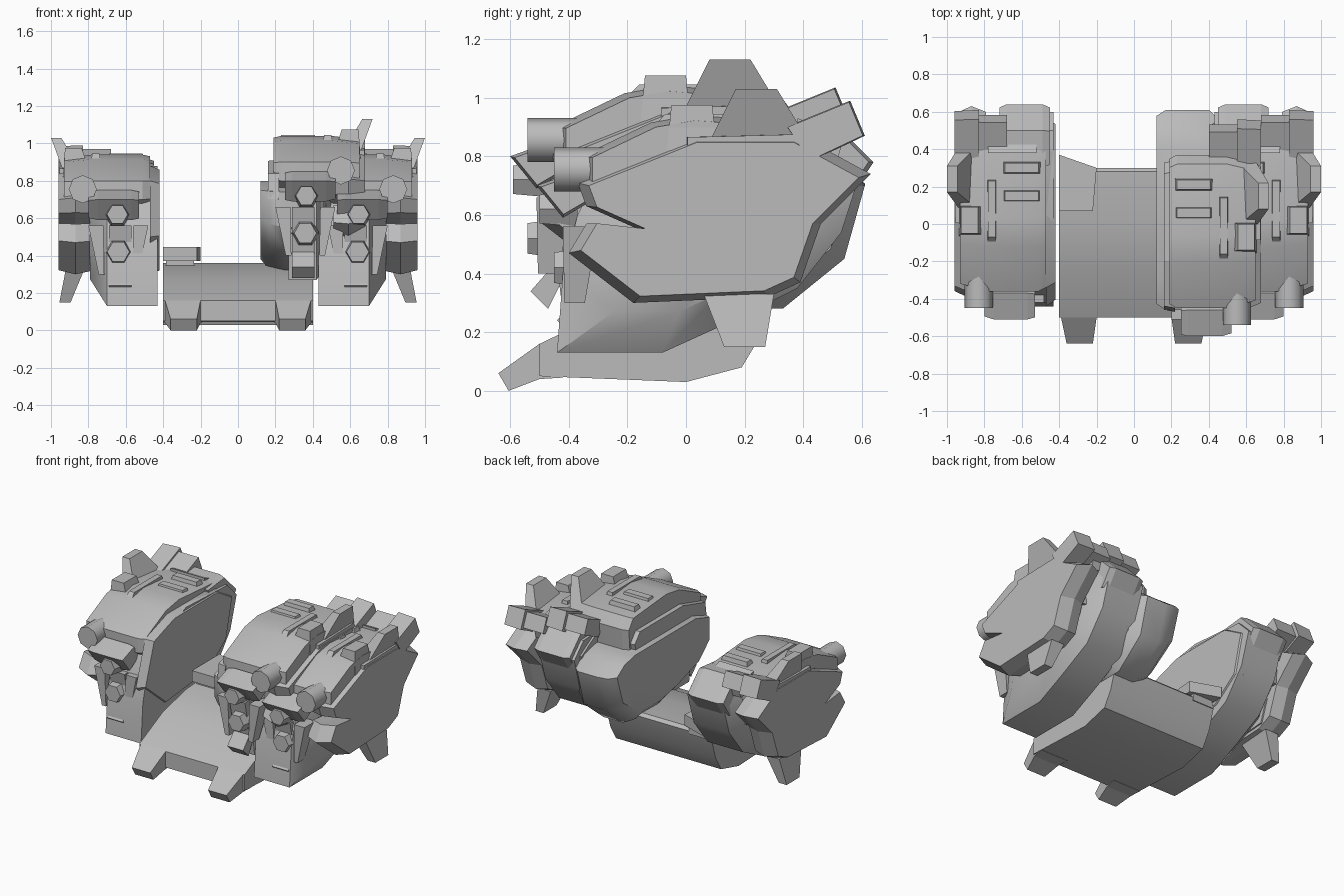
import bpy, bmesh, math
from mathutils import Vector, Matrix

if "Cube" in bpy.data.objects:
    bpy.data.objects.remove(bpy.data.objects["Cube"])

grey = bpy.data.materials.new("plain grey")
grey.use_nodes = True
grey.diffuse_color = (0.5, 0.5, 0.5, 1)
grey.node_tree.nodes["Principled BSDF"].inputs["Base Color"].default_value = (0.5, 0.5, 0.5, 1)


def finish(name, bm, place, smooth=0):
    """Turn a bmesh into a placed, shaded object."""
    bm.transform(place)
    bmesh.ops.recalc_face_normals(bm, faces=bm.faces)
    mesh = bpy.data.meshes.new(name)
    bm.to_mesh(mesh)
    bm.free()
    mesh.materials.append(grey)
    if smooth:
        mesh.polygons.foreach_set("use_smooth", [True] * len(mesh.polygons))
        mesh.set_sharp_from_angle(angle=math.radians(smooth))
    obj = bpy.data.objects.new(name, mesh)
    bpy.context.scene.collection.objects.link(obj)
    return obj


def skin(rings):
    """Join rings of points into a closed solid."""
    bm = bmesh.new()
    loops = [[bm.verts.new(p) for p in ring] for ring in rings]
    n = len(loops[0])
    for a, b in zip(loops, loops[1:]):
        for i in range(n):
            j = (i + 1) % n
            bm.faces.new((a[i], a[j], b[j], b[i]))
    bm.faces.new(loops[0])
    bm.faces.new(loops[-1])
    return bm


def loft(name, profile, stations, place=Matrix(), smooth=0, pivot=None):
    """Carry a side profile of (y, z) across x; each station is x, scale, optional z scale."""
    ys, zs = zip(*profile)
    cy = (min(ys) + max(ys)) / 2
    cz = (min(zs) + max(zs)) / 2 if pivot is None else pivot
    rings = [[(x, cy + (y - cy) * s[0], cz + (z - cz) * s[-1]) for y, z in profile]
             for x, *s in stations]
    return finish(name, skin(rings), place, smooth)


def frustum(name, base, base_size, tip, tip_size, place=Matrix()):
    """Tapered block between two level rectangles."""
    corners = ((-.5, -.5), (.5, -.5), (.5, .5), (-.5, .5))
    rings = [[(c[0] + u * s[0], c[1] + v * s[1], c[2]) for u, v in corners]
             for c, s in ((base, base_size), (tip, tip_size))]
    return finish(name, skin(rings), place)


def rod(name, x, z, radius, y0, y1, sides, place, front=1.0, smooth=0):
    """Faceted rod pointing forward."""
    rings = []
    for y, r in ((y0, radius * front), (y1, radius)):
        turn = [2 * math.pi * i / sides for i in range(sides)]
        rings.append([(x + r * math.cos(a), y, z + r * math.sin(a)) for a in turn])
    return finish(name, skin(rings), place, smooth)


trunk_full = [(.05, .88), (-.3, .74), (-.37, .6), (-.42, .4), (-.44, .13), (-.08, .13),
              (.14, .23), (.38, .35), (.53, .54), (.6, .76), (.5, .86)]
trunk_short = [(.05, .88), (-.3, .74), (-.37, .6), (-.36, .4), (-.33, .17), (-.08, .17),
               (.14, .23), (.32, .4), (.4, .7), (.38, .85)]
dome_side = [(-.36, .7), (-.36, .8), (-.12, .915), (.03, .94), (.41, .91), (.46, .84),
             (.44, .58), (-.22, .6)]
cheek_side = [(-.37, .71), (.03, .87), (.39, .87), (.63, .74), (.46, .57), (.39, .37),
              (.28, .32), (-.18, .3), (-.4, .47), (-.34, .57), (-.16, .55), (-.34, .63)]
brow_side = [(-.51, .7), (-.37, .75), (-.3, .66), (-.42, .59)]
jaw_side = [(-.42, .56), (-.39, .42), (-.37, .32), (-.44, .24), (-.38, .18), (-.33, .28),
            (-.33, .56)]
fin_side = [(.34, .9), (.56, .99), (.61, .87), (.42, .78)]
back_side = [(.3, .9), (.5, .92), (.64, .78), (.56, .66), (.38, .66)]


def pod(label, place, fin_place, trunk_side, trunk_start):
    def nm(part):
        return label + "_" + part

    # main volumes
    loft(nm("trunk"), trunk_side, [(trunk_start, 1), (.7, 1), (.79, .62)], place, 35)
    loft(nm("dome"), dome_side, [(.47, .95), (.51, 1), (.78, 1), (.93, .9)], place, 25)
    loft(nm("cheek"), cheek_side, [(.79, .94), (.87, 1), (.96, .92)], place)
    loft(nm("cheek_rim"), [(.0, .87), (.38, .88), (.45, .8), (.3, .36), (.0, .34)],
         [(.78, 1), (.955, .98)], place)

    # face
    loft(nm("brow"), brow_side, [(.53, .9), (.57, 1), (.75, 1), (.8, .85)], place)
    rod(nm("eye"), .645, .62, .07, -.5, -.37, 6, place, .8)
    rod(nm("knob"), .83, .755, .075, -.45, -.12, 8, place, 1, 50)
    rod(nm("nose"), .64, .42, .075, -.45, -.36, 6, place, .8)
    loft(nm("jaw"), jaw_side, [(.57, 1), (.69, 1)], place)
    for side in (-1, 1):
        frustum(nm("jaw_plate"), (.64 + side * .09, -.38, .3), (.03, .07),
                (.64 + side * .12, -.36, .56), (.08, .12), place)

    # fins along the outer edge
    frustum(nm("upper_fin"), (.88, .25, .84), (.1, .35), (.972, .24, 1.03), (.055, .14), place)
    frustum(nm("lower_fin"), (.87, .18, .33), (.1, .24), (.925, .2, .15), (.06, .14), place)
    frustum(nm("outer_block"), (.86, .02, .82), (.15, .17), (.88, .02, .975), (.09, .14), place)
    loft(nm("back_fin"), fin_side, [(.83, 1), (.96, .95)], fin_place)
    loft(nm("mid_plate"), fin_side, [(.68, .8), (.85, .8)], fin_place)

    # low plates on the roof
    for y in (.15, .3):
        frustum(nm("roof_block"), (.6, y, .88), (.22, .08), (.6, y, .945), (.18, .05), place)
    frustum(nm("roof_rail"), (.76, .05, .86), (.06, .4), (.76, .08, .945), (.04, .3), place)


mirror = Matrix.Scale(-1, 4, Vector((1, 0, 0)))
pod("outer_left", Matrix(), Matrix(), trunk_full, .43)
pod("outer_right", mirror, mirror, trunk_full, .43)
pod("inner", Matrix.Translation((-.28, -.09, .1)), Matrix.Translation((-.28, -.05, .045)),
    trunk_short, .55)

# inner discs and back plates of the outer pods
disc_side = [(-.44, .5), (-.34, .8), (-.1, .88), (.4, .88), (.57, .78), (.5, .5),
             (.3, .35), (-.2, .3)]
slope_side = [(.38, .93), (.54, .87), (.52, .8), (.38, .8)]
for place in (Matrix(), mirror):
    loft("inner_disc", disc_side, [(.42, .93), (.47, 1)], place, 30)
    loft("back_plate", back_side, [(.45, .9), (.49, 1), (.68, 1), (.72, .9)], place)
    loft("slope_plate", slope_side, [(.52, 1), (.78, 1)], place)

# barrel and side plate closing the inside of the raised pod
barrel_side = [(-.46, .55), (-.34, .42), (-.1, .33), (.1, .28), (.33, .28), (.54, .45),
               (.61, .7), (.52, .77), (.4, .8), (-.3, .8), (-.46, .74)]
loft("barrel", barrel_side, [(.12, .94, .8), (.17, 1, .92), (.25, 1), (.4, 1), (.46, .9)],
     Matrix(), 40, pivot=.79)
side_plate = [(-.47, .7), (-.45, .84), (-.2, .91), (.28, .91), (.34, .84), (.3, .7)]
loft("side_plate", side_plate, [(.16, .97), (.22, 1)])

# curved base slab
slab_side = [(-.5, .05), (0, .03), (.19, .08), (.25, .18), (.3, .34), (.28, .36),
             (.0, .34), (-.25, .28), (-.5, .16)]
loft("base_slab", slab_side, [(-.4, 1), (.4, 1)], Matrix(), 35)


# front prongs, narrowing to a slanted tip
def prong_ring(x0, x1, low, high):
    return [(x0, *low), (x1, *low), (x1, *high), (x0, *high)]


for place in (Matrix(), mirror):
    finish("front_prong", skin([prong_ring(.19, .4, (-.42, .045), (-.42, .19)),
                                prong_ring(.2, .39, (-.5, .04), (-.5, .16)),
                                prong_ring(.22, .36, (-.605, 0), (-.64, .06))]), place)

# tab on the slab
tab = [(-.4, .37), (-.2, .3), (-.22, .07), (-.4, .07)]
finish("slab_tab", skin([[(x, y, z) for x, y in tab] for z in (.37, .445)]), Matrix())
frustum("tab_foot", (-.31, .2, .32), (.16, .2), (-.31, .2, .4), (.14, .2))
